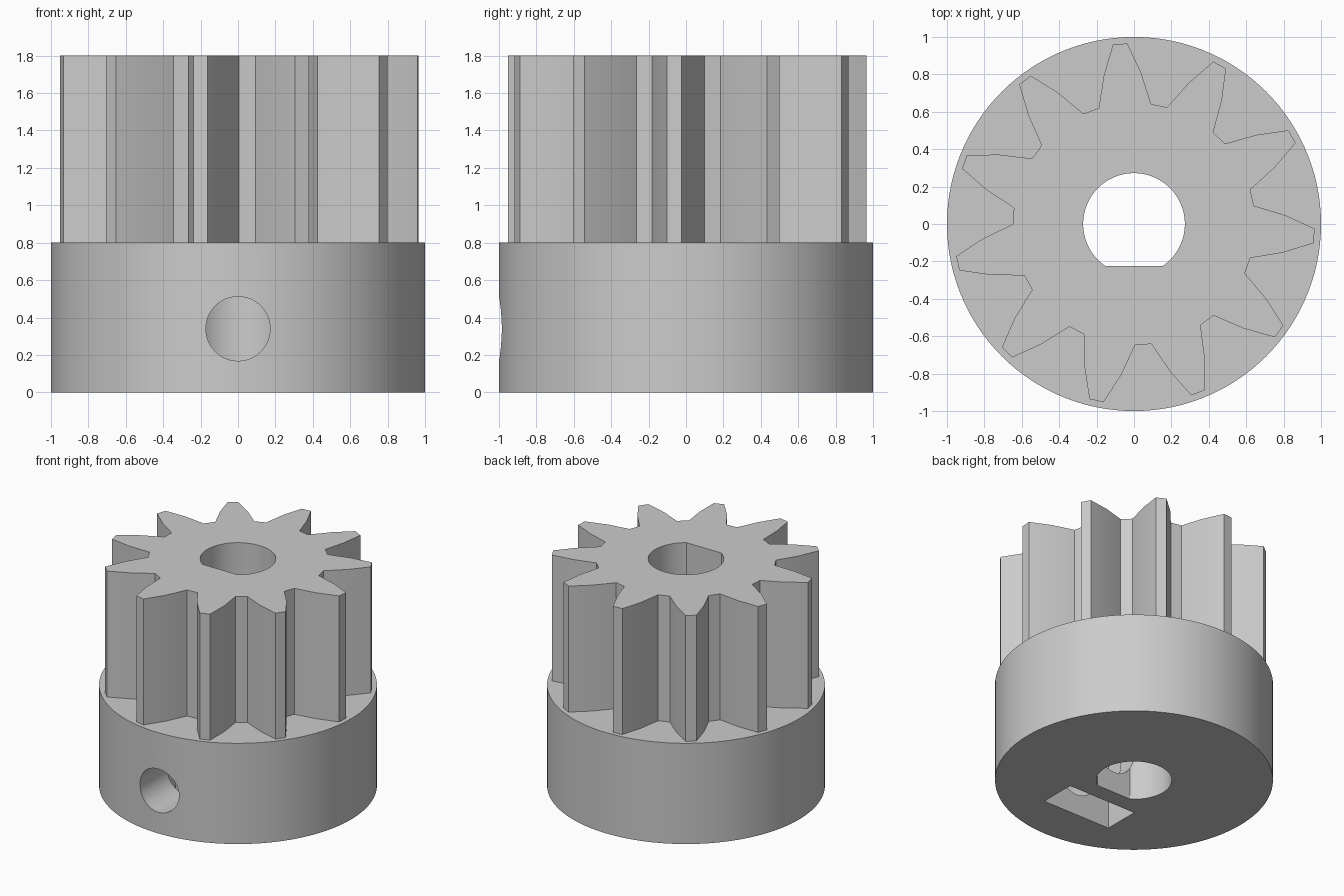
import bpy, bmesh
from math import sin, cos, pi, radians, sqrt
from mathutils import Matrix

cube = bpy.data.objects.get("Cube")
if cube:
    bpy.data.objects.remove(cube)

grey = bpy.data.materials.new("plain grey")
grey.use_nodes = True
colour = (0.6, 0.6, 0.6, 1)
grey.diffuse_color = colour
grey.node_tree.nodes["Principled BSDF"].inputs["Base Color"].default_value = colour


def prism(name, outline, z0, z1, matrix=Matrix()):
    """Extrude a flat outline from z0 to z1, then place it."""
    bm = bmesh.new()
    face = bm.faces.new([bm.verts.new((x, y, z0)) for x, y in outline])
    top = bmesh.ops.extrude_face_region(bm, geom=[face])["geom"]
    verts = [v for v in top if isinstance(v, bmesh.types.BMVert)]
    bmesh.ops.translate(bm, verts=verts, vec=(0, 0, z1 - z0))
    bmesh.ops.recalc_face_normals(bm, faces=bm.faces)
    bm.transform(matrix)
    mesh = bpy.data.meshes.new(name)
    bm.to_mesh(mesh)
    bm.free()
    mesh.materials.append(grey)
    obj = bpy.data.objects.new(name, mesh)
    bpy.context.collection.objects.link(obj)
    return obj


def circle(radius, count, start=0.0):
    return [(radius * cos(start + 2 * pi * i / count),
             radius * sin(start + 2 * pi * i / count)) for i in range(count)]


def carve(obj, cutters):
    """Cut the holes for good and smooth the curved walls."""
    for cutter in cutters:
        mod = obj.modifiers.new(cutter.name, "BOOLEAN")
        mod.operation, mod.solver, mod.object = "DIFFERENCE", "EXACT", cutter
    bpy.ops.object.select_all(action="DESELECT")
    bpy.context.view_layer.objects.active = obj
    obj.select_set(True)
    for mod in list(obj.modifiers):
        bpy.ops.object.modifier_apply(modifier=mod.name)
    bpy.ops.object.shade_smooth_by_angle(angle=radians(30))


# Gear outline: half a tooth as (radius, degrees from its centre), mirrored
TEETH = 11
half = [(0.648, 12.5), (0.81, 7.1), (0.966, 2.3)]
tooth = [(r, -a) for r, a in half] + half[::-1]
gear_outline = []
for i in range(TEETH):
    middle = 94.4 + i * 360 / TEETH
    for r, a in tooth:
        t = radians(middle + a)
        gear_outline.append((r * cos(t), r * sin(t)))

collar = prism("collar", circle(1.0, 120), 0, 0.8)
gear = prism("gear", gear_outline, 0.8, 1.8)

# D-shaped shaft bore: circle with its lower arc cut by a flat
R, FLAT = 0.272, -0.225
edge = sqrt(R * R - FLAT * FLAT)
d_outline = [(x, y) for x, y in circle(R, 72, -pi / 2) if y > FLAT + 0.002]
bore = prism("shaft_bore_cutter", [(edge, FLAT)] + d_outline + [(-edge, FLAT)], -0.1, 1.9)

# Set screw hole from the front into the bore; local z becomes -y
SCREW_Z = 0.34
forward = Matrix.Translation((0, 0, SCREW_Z)) @ Matrix.Rotation(pi / 2, 4, "X")
screw = prism("screw_hole_cutter", circle(0.172, 48), 0.0, 1.2, forward)

# Nut slot, open at the bottom, with a pointed top that fits a hexagon nut
W = 0.30
peak = 2 * W / sqrt(3)
slot = [(-W, -0.5), (W, -0.5), (W, peak / 2), (0, peak), (-W, peak / 2)]
nut = prism("nut_slot_cutter", slot, 0.357, 0.645, forward)

carve(collar, [bore, screw, nut])
carve(gear, [bore])
for cutter in (bore, screw, nut):
    bpy.data.objects.remove(cutter)
